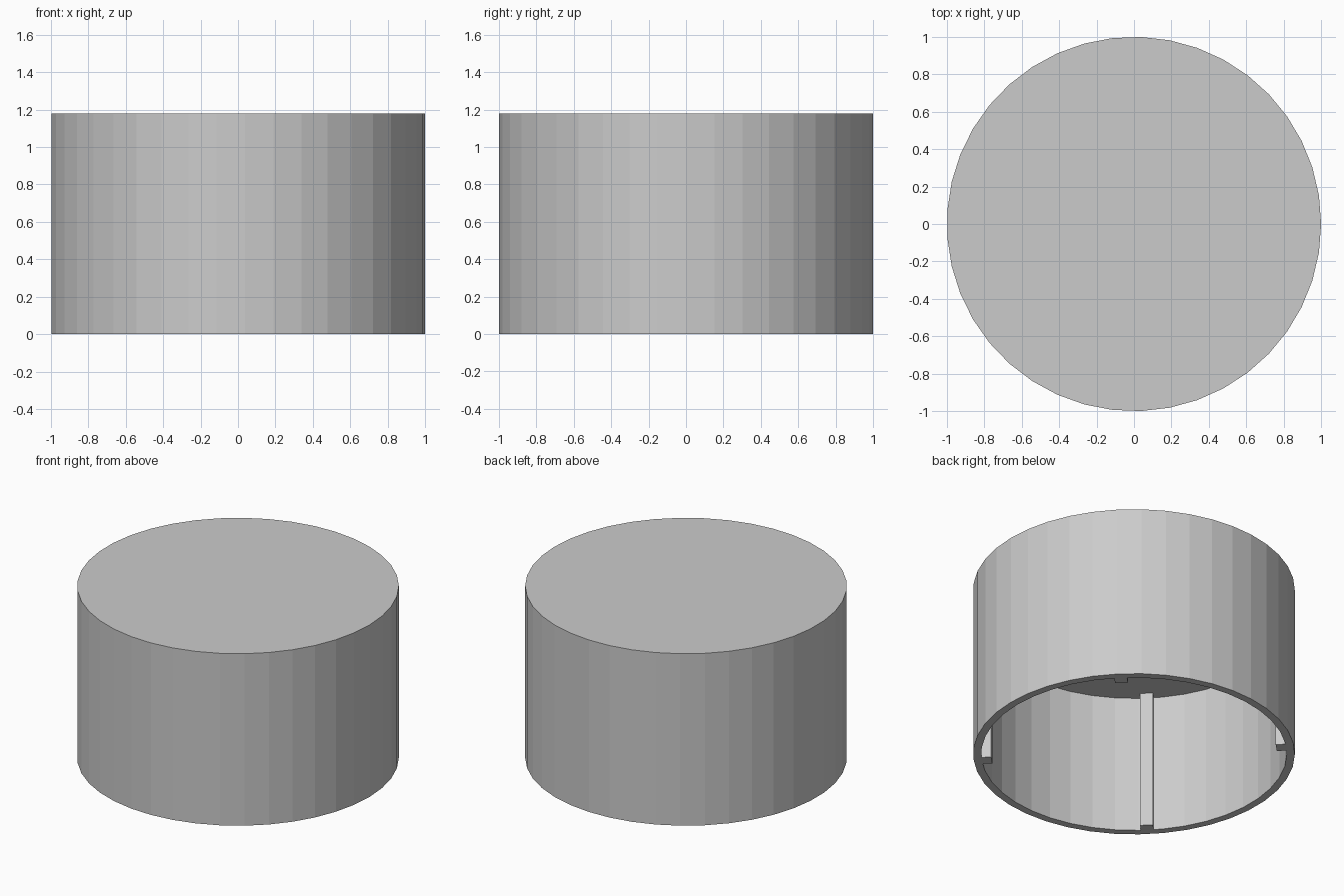
import bpy, bmesh
from math import cos, sin, tau, radians
from mathutils import Matrix

SIDES = 41
HEIGHT, CEILING = 1.18, 0.947
OUTER, INNER = 1.0, 0.95
RIB_FACE, RIB_WIDTH = 0.888, 0.08

cube = bpy.data.objects.get("Cube")
if cube:
    bpy.data.objects.remove(cube, do_unlink=True)

grey = bpy.data.materials.new("plain grey")
grey.use_nodes = True
colour = (0.6, 0.6, 0.6, 1)
grey.diffuse_color = colour
grey.node_tree.nodes["Principled BSDF"].inputs["Base Color"].default_value = colour


def add_object(name, bm):
    bmesh.ops.recalc_face_normals(bm, faces=bm.faces)
    mesh = bpy.data.meshes.new(name)
    bm.to_mesh(mesh)
    bm.free()
    mesh.materials.append(grey)
    obj = bpy.data.objects.new(name, mesh)
    bpy.context.collection.objects.link(obj)
    return obj


# Hollow cap: a faceted ring profile closed by the lid and the inner ceiling
bm = bmesh.new()
profile = [(OUTER, HEIGHT), (OUTER, 0), (INNER, 0), (INNER, CEILING)]
rings = [[bm.verts.new((r * cos(tau * i / SIDES), r * sin(tau * i / SIDES), z))
          for i in range(SIDES)] for r, z in profile]
for a, b in zip(rings, rings[1:]):
    for i in range(SIDES):
        j = (i + 1) % SIDES
        bm.faces.new((a[i], b[i], b[j], a[j]))
bm.faces.new(rings[0])
bm.faces.new(rings[-1])
add_object("cap_shell", bm)

# Four upright ribs on the inner wall, on the diagonals
rib_outer = (OUTER + INNER) / 2 - 0.01
depth = rib_outer - RIB_FACE
for k, side in enumerate(("back_left", "back_right", "front_right", "front_left")):
    bm = bmesh.new()
    place = (Matrix.Rotation(radians(45 + 90 * k), 4, "Z")
             @ Matrix.Translation((RIB_FACE + depth / 2, 0, CEILING / 2))
             @ Matrix.Diagonal((depth, RIB_WIDTH, CEILING, 1)))
    bmesh.ops.create_cube(bm, size=1, matrix=place)
    add_object("inner_rib_" + side, bm)
